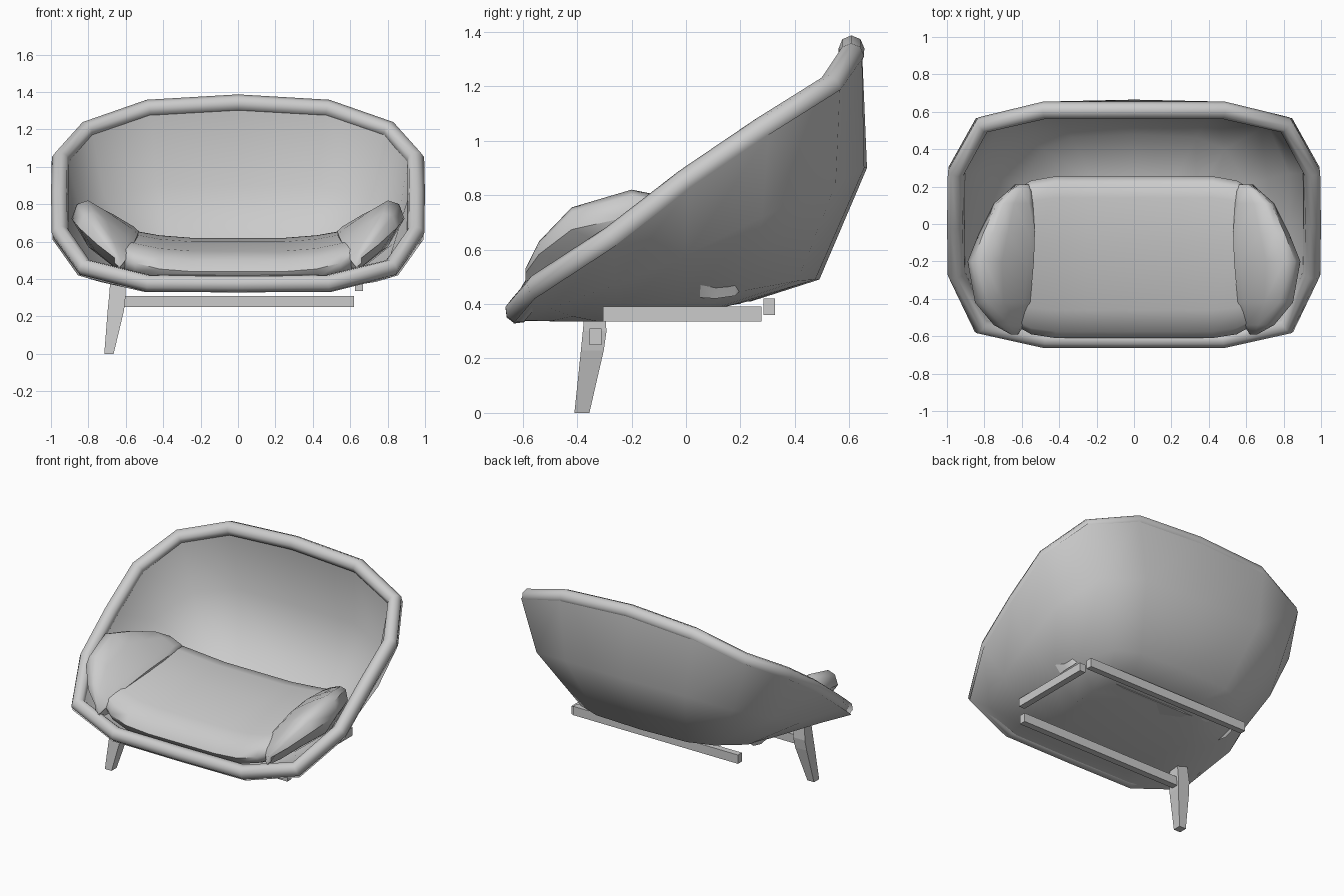
import bpy, bmesh, math

if "Cube" in bpy.data.objects:
    bpy.data.objects.remove(bpy.data.objects["Cube"])


def add_mesh(name, rings, cap_start=True, cap_end=True, smooth=None):
    """Skin a list of closed rings that have equal point counts."""
    bm = bmesh.new()
    vr = [[bm.verts.new(p) for p in ring] for ring in rings]
    n = len(rings[0])
    for a, b in zip(vr, vr[1:]):
        for i in range(n):
            bm.faces.new((a[i], a[(i + 1) % n], b[(i + 1) % n], b[i]))
    if cap_start:
        bm.faces.new(vr[0][::-1])
    if cap_end:
        bm.faces.new(vr[-1])
    bmesh.ops.recalc_face_normals(bm, faces=bm.faces)
    me = bpy.data.meshes.new(name)
    bm.to_mesh(me)
    bm.free()
    ob = bpy.data.objects.new(name, me)
    bpy.context.collection.objects.link(ob)
    if smooth:
        bpy.ops.object.select_all(action='DESELECT')
        ob.select_set(True)
        bpy.context.view_layer.objects.active = ob
        bpy.ops.object.shade_smooth_by_angle(angle=math.radians(smooth))
    return ob


def full_ring(half):
    """Complete a half ring (back centre to front centre) by mirroring in x."""
    return half + [(-x, y, z) for x, y, z in half[-2:0:-1]]


def scaled(ring, k, dy=0, dz=0):
    """Scale a ring about the middle of the bowl opening, then shift it."""
    return [(x * k, y * k + dy, .87 + (z - .87) * k + dz) for x, y, z in ring]


def box(name, x0, x1, y0, y1, z0, z1):
    ring = lambda z: [(x0, y0, z), (x1, y0, z), (x1, y1, z), (x0, y1, z)]
    return add_mesh(name, [ring(z0), ring(z1)])


# Bowl-shaped shell: rim, belly, lower and floor rings
rim = full_ring([(0, .608, 1.34), (.48, .608, 1.312), (.81, .53, 1.197), (.95, .28, 1.04),
                 (.953, 0, .85), (.95, -.265, .645), (.82, -.545, .462), (.48, -.618, .377),
                 (0, -.618, .374)])
belly = full_ring([(0, .665, .90), (.45, .655, .90), (.74, .55, .84), (.86, .28, .72),
                   (.86, 0, .58), (.83, -.26, .47), (.74, -.50, .385), (.45, -.59, .34),
                   (0, -.595, .337)])
lower = full_ring([(0, .49, .49), (.34, .475, .49), (.50, .41, .485), (.62, .22, .45),
                   (.64, 0, .415), (.60, -.25, .385), (.52, -.42, .355), (.36, -.50, .337),
                   (0, -.52, .337)])
floor = full_ring([(0, .24, .41), (.22, .23, .41), (.34, .18, .40), (.40, .08, .375),
                   (.42, -.05, .345), (.40, -.2, .337), (.36, -.32, .335), (.24, -.38, .335),
                   (0, -.4, .335)])
add_mesh("shell_outside", [scaled(rim, 1.044, .012, -.024), belly, lower, floor],
         cap_start=False, smooth=70)
add_mesh("shell_lining", [scaled(rim, .96), scaled(belly, .965), scaled(lower, .975),
                          scaled(floor, .975)], cap_start=False, smooth=70)

# Padded tube along the rim
cu = bpy.data.curves.new("rim", 'CURVE')
cu.dimensions = '3D'
cu.bevel_depth = .047
cu.bevel_resolution = 2
sp = cu.splines.new('POLY')
sp.points.add(len(rim) - 1)
for p, co in zip(sp.points, rim):
    p.co = (*co, 1)
sp.use_cyclic_u = True
sp.use_smooth = True
bpy.context.collection.objects.link(bpy.data.objects.new("rim_tube", cu))

# Seat cushion: one side profile swept across x, lifting at the ends
profile = [(.2, .40), (-.48, .36), (-.58, .39), (-.61, .44), (-.575, .50), (-.46, .55),
           (-.1, .60), (.14, .62), (.22, .61), (.255, .57), (.23, .46)]
seat = []
for x in (-.63, -.55, -.42, -.25, 0, .25, .42, .55, .63):
    lift = .4 * max(0, abs(x) - .3) ** 1.6
    k = {.63: .84, .55: .95}.get(abs(x), 1)
    seat.append([(x, -.2 + (y + .2) * k, .48 + (z - .48) * k + lift) for y, z in profile])
add_mesh("seat_cushion", seat, smooth=60)

# Arm pillows: (y, inner x, inner z, outer x, top z, base x, base z)
stations = [(-.59, .62, .49, .66, .53, .63, .46), (-.54, .585, .54, .75, .63, .62, .44),
            (-.42, .555, .61, .85, .755, .62, .43), (-.2, .535, .655, .89, .82, .62, .43),
            (-.05, .53, .67, .83, .79, .62, .43), (.11, .54, .67, .75, .74, .645, .42),
            (.18, .55, .665, .67, .70, .635, .43), (.21, .56, .64, .62, .66, .61, .46)]
for side, s in (("left", -1), ("right", 1)):
    rings = []
    for y, xi, zi, xo, zt, xb, zb in stations:
        w, h = xo - xi, zt - zi
        rings.append([(s * x, y, z) for x, z in (
            (xb, zb), (xi + .02, (zb + zi) / 2 - .02), (xi, zi - .015), (xi + w * .1, zi + h * .1),
            (xi + w * .48, zi + h * .66), (xi + w * .75, zt), (xo - w * .08, zt - h * .12),
            (xo, zt - (zt - zb) * .25), (max(xb + .03, xo - .09), zb + (zt - zb) * .36))])
    add_mesh(side + "_arm_pillow", rings, smooth=50)

# Timber frame bars
box("front_rail", -.61, .62, -.355, -.31, .25, .31)
box("back_rail", -.62, .62, .285, .327, .36, .42)
box("right_rail", .625, .668, -.305, .278, .335, .39)

# Tapered front leg
leg = []
for z, x0, x1, y0, y1 in ((0, -.715, -.665, -.41, -.355), (.23, -.697, -.61, -.386, -.302),
                          (.30, -.69, -.602, -.379, -.292), (.40, -.682, -.60, -.37, -.30)):
    leg.append([(x0, y0, z), (x1, y0, z), (x1, y1, z), (x0, y1, z)])
add_mesh("front_leg", leg)
